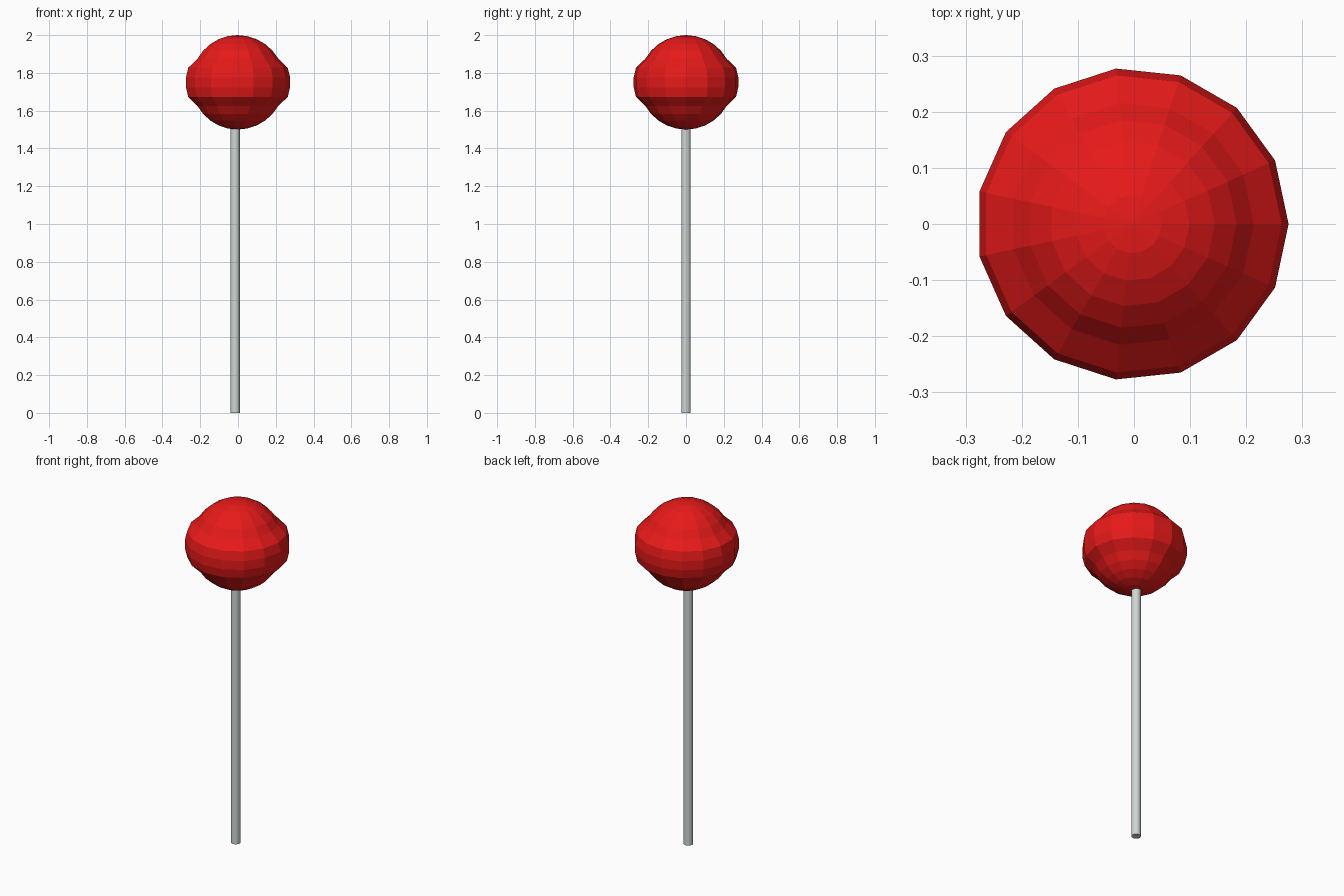
import bpy, bmesh, math
from mathutils import Matrix, Vector

if "Cube" in bpy.data.objects:
    bpy.data.objects.remove(bpy.data.objects["Cube"])


def make(name, bm, color, location):
    mesh = bpy.data.meshes.new(name)
    bm.to_mesh(mesh)
    bm.free()
    obj = bpy.data.objects.new(name, mesh)
    obj.location = location
    mat = bpy.data.materials.new(name + "_color")
    mat.diffuse_color = color
    mat.use_nodes = True
    mat.node_tree.nodes["Principled BSDF"].inputs["Base Color"].default_value = mat.diffuse_color
    mesh.materials.append(mat)
    bpy.context.collection.objects.link(obj)
    return obj


# Candy ball: 15-sided flat-shaded sphere, the four middle rings pushed out as a band
bm = bmesh.new()
bmesh.ops.create_uvsphere(bm, u_segments=15, v_segments=15, radius=0.25,
                          matrix=Matrix.Rotation(-math.pi / 2, 4, 'Z'))
for v in bm.verts:
    if abs(v.co.z) < 0.09:
        v.co.x *= 1.12
        v.co.y *= 1.12
make("candy_ball", bm, (0.8, 0.01, 0.01, 1), (-0.003, 0, 1.75))

# Stick: thin round rod, slightly off the candy's axis, tip inside the ball
bm = bmesh.new()
bmesh.ops.create_cone(bm, cap_ends=True, segments=16, radius1=0.025,
                      radius2=0.025, depth=1.52)
stick = make("stick", bm, (0.62, 0.68, 0.65, 1), (-0.015, 0, 0.76))
bpy.context.view_layer.objects.active = stick
stick.select_set(True)
bpy.ops.object.shade_smooth_by_angle(angle=math.radians(40))
